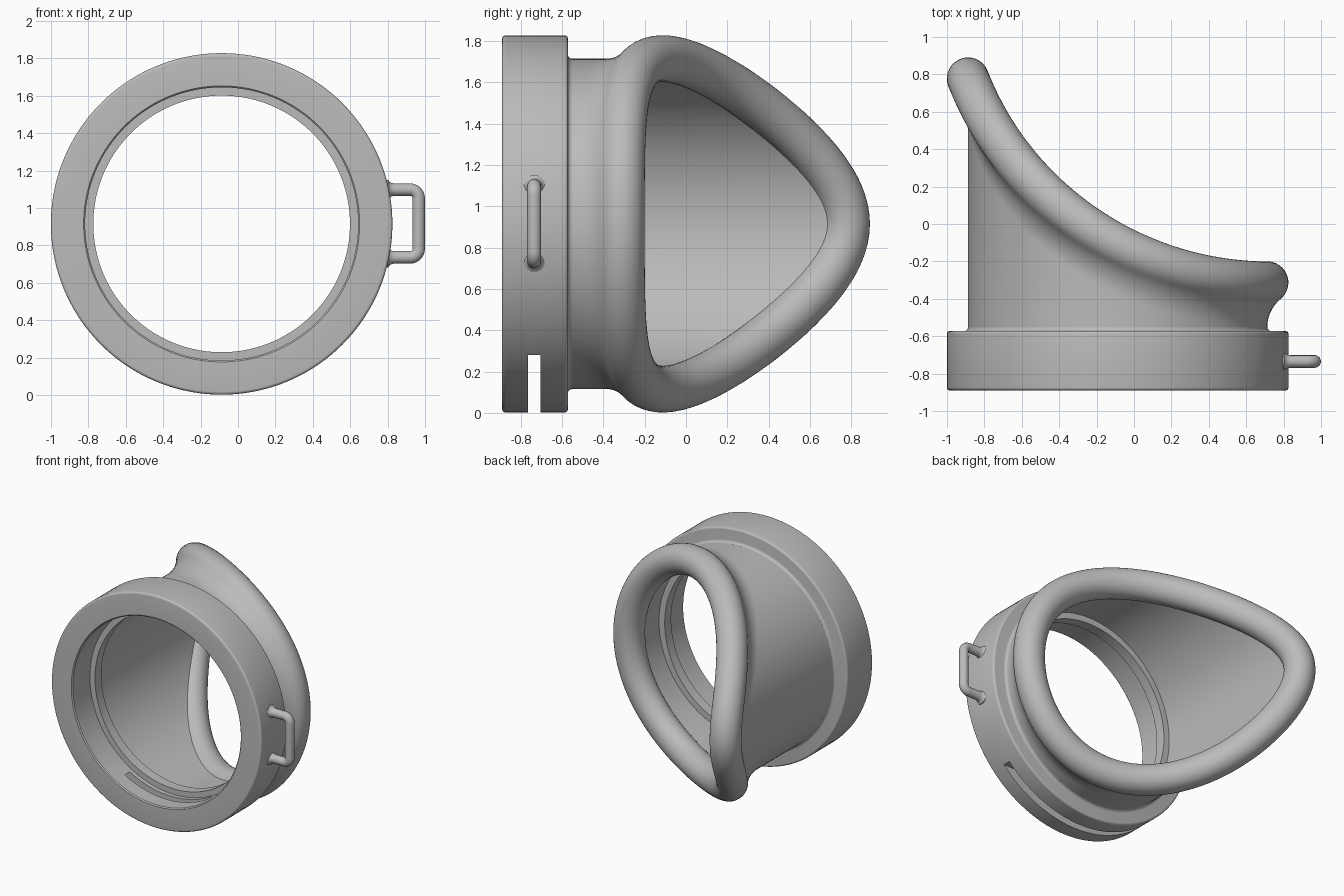
import bpy, bmesh
from math import sin, cos, pi, acos, atan2, hypot, sqrt, radians
from mathutils import Vector

if "Cube" in bpy.data.objects:
    bpy.data.objects.remove(bpy.data.objects["Cube"])

CX, CZ = -0.0875, 0.915        # axis of the bore, running along y
SEGS = 144

grey = bpy.data.materials.new("rubber_grey")
grey.use_nodes = True
grey.diffuse_color = (0.5, 0.5, 0.5, 1)
grey.node_tree.nodes["Principled BSDF"].inputs["Base Color"].default_value = (0.5, 0.5, 0.5, 1)


def polar(angle, radius, y):
    return Vector((CX + radius * cos(angle), y, CZ + radius * sin(angle)))


def arc(cx, cy, radius, start, end, steps):
    """Points on an arc, angles in radians."""
    angles = [start + (end - start) * i / steps for i in range(steps + 1)]
    return [(cx + radius * cos(a), cy + radius * sin(a)) for a in angles]


def loft(name, section):
    """Join the closed sections given by section(t) around the axis."""
    bm = bmesh.new()
    rings = [[bm.verts.new(p) for p in section(2 * pi * i / SEGS)] for i in range(SEGS)]
    n = len(rings[0])
    for i in range(SEGS):
        a, b = rings[i], rings[(i + 1) % SEGS]
        for j in range(n):
            k = (j + 1) % n
            bm.faces.new((a[j], a[k], b[k], b[j]))
    bmesh.ops.recalc_face_normals(bm, faces=bm.faces)
    mesh = bpy.data.meshes.new(name)
    bm.to_mesh(mesh)
    bm.free()
    obj = bpy.data.objects.new(name, mesh)
    bpy.context.collection.objects.link(obj)
    mesh.materials.append(grey)
    return obj


def select_only(obj):
    bpy.ops.object.select_all(action='DESELECT')
    obj.select_set(True)
    bpy.context.view_layer.objects.active = obj


def smooth(obj):
    select_only(obj)
    bpy.ops.object.shade_smooth_by_angle(angle=radians(35))


# Curved cup: thin tube wall, outer fillet and round rim overhanging the inside
WALL, BORE, RIM, FILLET = 0.8, 0.735, 0.113, 0.2
ARC_X, ARC_Y, ARC_R = 0.72, 1.417, 1.73
DROP = sqrt((RIM + FILLET) ** 2 - FILLET ** 2)
TOUCH = atan2(DROP, FILLET)
BASE_Y = -0.59

inner_angle = pi + acos((WALL - BORE) / RIM)
rim_profile = arc(0, 0, RIM, inner_angle, -TOUCH, 30)
rim_profile += arc(FILLET, -DROP, FILLET, pi - TOUCH, pi, 10)[1:]


def cup_section(t):
    dx = CX + WALL * cos(t) - ARC_X
    root = sqrt(ARC_R ** 2 - dx ** 2)
    y = ARC_Y - root
    rise = -WALL * sin(t) * dx / root
    length = hypot(WALL, rise)
    across, up = -rise / length / WALL, WALL / length
    pts = [polar(t + b * across, WALL + e, y + b * up) for e, b in rim_profile]
    pts.append(polar(t - DROP * across, WALL, BASE_Y))
    pts.append(polar(t + rim_profile[0][1] * across, BORE, BASE_Y))
    return pts


smooth(loft("eye_cup", cup_section))

# Mounting collar: rounded outside, counterbore and a narrow inner lip
OUTER, FRONT, BACK, ROUND = 0.913, -0.89, -0.572, 0.016
LIP, LIP_FRONT = 0.686, -0.67
collar_profile = [(0.73, FRONT + 0.008), (0.738, FRONT)]
collar_profile += arc(OUTER - ROUND, FRONT + ROUND, ROUND, -pi / 2, 0, 5)
collar_profile += arc(OUTER - ROUND, BACK - ROUND, ROUND, 0, pi / 2, 5)
collar_profile += arc(WALL + 0.02, BACK + 0.02, 0.02, -pi / 2, -pi, 4)
collar_profile += [(0.77, BACK + 0.02), (0.77, BASE_Y), (LIP, BASE_Y),
                   (LIP, LIP_FRONT), (0.73, LIP_FRONT)]
collar = loft("collar", lambda t: [polar(t, r, y) for r, y in collar_profile])

# Slot through the bottom of the collar
bpy.ops.mesh.primitive_cube_add(size=1, location=(CX, -0.735, 0.09))
cutter = bpy.context.object
cutter.name = "slot_cutter"
cutter.scale = (2, 0.06, 0.38)
cutter.hide_render = True
cut = collar.modifiers.new("slot", 'BOOLEAN')
cut.operation = 'DIFFERENCE'
cut.solver = 'EXACT'
cut.object = cutter
select_only(collar)
bpy.ops.object.modifier_apply(modifier=cut.name)
bpy.data.objects.remove(cutter)
smooth(collar)

# Strap loop on the left side, flared where it meets the collar
LOOP_X, LOOP_Y, HALF, BEND, MID_Z = 0.966, -0.735, 0.181, 0.045, 0.917
flare = [(0.77, 1.6), (0.803, 1.6), (0.81, 1.3), (0.82, 1.1), (0.835, 1.0)]
upper = [(x, HALF, r) for x, r in flare]
upper += [(x, z, 1.0) for x, z in arc(LOOP_X - BEND, HALF - BEND, BEND, pi / 2, 0, 8)]
path = upper + [(x, -z, r) for x, z, r in reversed(upper)]

curve = bpy.data.curves.new("strap_loop", 'CURVE')
curve.dimensions = '3D'
curve.bevel_depth = 0.034
curve.bevel_resolution = 5
curve.use_fill_caps = True
spline = curve.splines.new('POLY')
spline.points.add(len(path) - 1)
for point, (x, z, r) in zip(spline.points, path):
    point.co = (x, LOOP_Y, MID_Z + z, 1)
    point.radius = r
loop = bpy.data.objects.new("strap_loop", curve)
bpy.context.collection.objects.link(loop)
curve.materials.append(grey)
select_only(loop)
bpy.ops.object.convert(target='MESH')
smooth(bpy.context.object)
